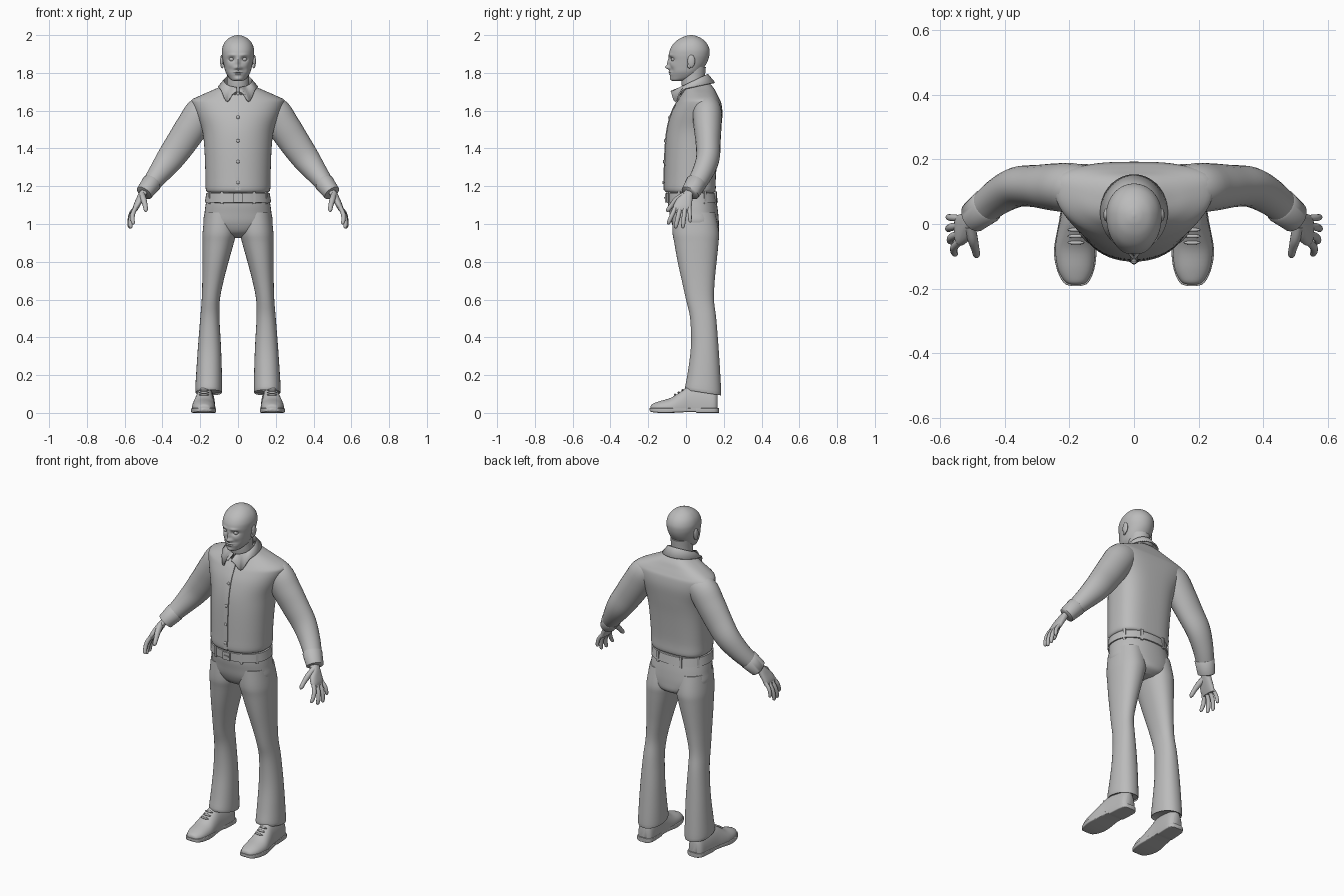
import bpy, bmesh, math
from mathutils import Vector

cube = bpy.data.objects.get("Cube")
if cube:
    bpy.data.objects.remove(cube)

grey = bpy.data.materials.new("plain grey")
grey.use_nodes = True
COLOUR = (0.5, 0.5, 0.5, 1)
grey.diffuse_color = COLOUR
grey.node_tree.nodes["Principled BSDF"].inputs["Base Color"].default_value = COLOUR


def finish(name, bm, mirror=False, solid=0, angle=50):
    """Turn a bmesh into a smooth, optionally mirrored or thickened object."""
    bmesh.ops.recalc_face_normals(bm, faces=bm.faces)
    mesh = bpy.data.meshes.new(name)
    bm.to_mesh(mesh)
    bm.free()
    mesh.materials.append(grey)
    ob = bpy.data.objects.new(name, mesh)
    bpy.context.collection.objects.link(ob)
    bpy.ops.object.select_all(action="DESELECT")
    ob.select_set(True)
    bpy.context.view_layer.objects.active = ob
    bpy.ops.object.shade_smooth_by_angle(angle=math.radians(angle))
    if solid:
        ob.modifiers.new("thickness", "SOLIDIFY").thickness = solid
    if mirror:
        ob.modifiers.new("mirror", "MIRROR").use_mirror_merge = False
    return ob


def smooth_rows(rows, steps):
    """Catmull-Rom interpolation between section rows."""
    out = []
    for i in range(len(rows) - 1):
        quad = zip(rows[max(i - 1, 0)], rows[i], rows[i + 1], rows[min(i + 2, len(rows) - 1)])
        quad = list(quad)
        for s in range(steps):
            t = s / steps
            out.append([b + t * ((c - a) + t * ((2*a - 5*b + 4*c - d) + t * (3*(b - c) + d - a))) / 2
                        if s else b for a, b, c, d in quad])
    return out + [rows[-1]]


def skin(bm, rings, closed=True):
    grid = [[bm.verts.new(p) for p in ring] for ring in rings]
    n = len(grid[0])
    for lo, hi in zip(grid, grid[1:]):
        for j in range(n if closed else n - 1):
            k = (j + 1) % n
            bm.faces.new((lo[j], lo[k], hi[k], hi[j]))
    if closed:
        bm.faces.new(grid[0])
        bm.faces.new(grid[-1])


def power(v, e):
    return math.copysign(abs(v) ** (2 / e), v)


def loft(name, rows, front=2, back=2, seg=40, steps=4, along="z", sculpt=None, **kw):
    """Rows: (position, centre x, half width, near, far, middle, tilt)."""
    rings = []
    for pos, cx, hw, near, far, mid, tilt in smooth_rows(rows, steps):
        ring = []
        for j in range(seg):
            a = 2 * math.pi * j / seg
            e = front if math.cos(a) > 0 else back
            x, c = cx + hw * power(math.sin(a), e), power(math.cos(a), e)
            d = mid - c * ((mid - near) if c > 0 else (far - mid))
            p = Vector((x, d, pos + tilt * (d - mid)))
            if along == "y":
                p = Vector((x, pos, d))
            ring.append(sculpt(p) if sculpt else p)
        rings.append(ring)
    bm = bmesh.new()
    skin(bm, rings)
    return finish(name, bm, **kw)


def section(z, hw, near, far, mid=None, cx=0, tilt=0):
    return (z, cx, hw, near, far, (near + far) / 2 if mid is None else mid, tilt)


def tube(name, rows, seg=24, steps=4, **kw):
    """Rows: (x, y, z, radius across, radius in depth), square to the path."""
    rows = smooth_rows(rows, steps)
    pts = [Vector(r[:3]) for r in rows]
    rings = []
    for i, r in enumerate(rows):
        tan = (pts[min(i + 1, len(pts) - 1)] - pts[max(i - 1, 0)]).normalized()
        side = tan.cross(Vector((0, 1, 0))).normalized()
        depth = side.cross(tan)
        rings.append([pts[i] + side * r[3] * math.cos(a) + depth * r[4] * math.sin(a)
                      for a in (2 * math.pi * j / seg for j in range(seg))])
    bm = bmesh.new()
    skin(bm, rings)
    return finish(name, bm, **kw)


def ball(name, at, size, **kw):
    bm = bmesh.new()
    bmesh.ops.create_uvsphere(bm, u_segments=20, v_segments=12, radius=1)
    for v in bm.verts:
        v.co = Vector(at) + Vector(size) * v.co
    return finish(name, bm, **kw)


def box(name, at, size, turn=0, **kw):
    bm = bmesh.new()
    bmesh.ops.create_cube(bm, size=1)
    for v in bm.verts:
        x, y, z = Vector(size) * v.co
        v.co = Vector(at) + Vector((x * math.cos(turn) - y * math.sin(turn),
                                    x * math.sin(turn) + y * math.cos(turn), z))
    return finish(name, bm, angle=30, **kw)


# Shirt body, gathered over the belt
loft("shirt_body", [section(*r) for r in (
    (1.165, .155, -.095, .145, .03), (1.18, .17, -.115, .157, .03), (1.25, .172, -.115, .158, .03),
    (1.4, .178, -.11, .172, .04), (1.5, .19, -.1, .185, .06), (1.58, .222, -.08, .193, .09),
    (1.635, .244, -.055, .188, .11), (1.66, .238, -.04, .178, .11), (1.69, .178, -.022, .163, .09),
    (1.715, .12, -.01, .15, .07), (1.74, .07, 0, .13, .06))], front=2.1, back=2.9, seg=56)

# Sleeves with cuffs
tube("sleeve", [(.11, .112, 1.62, .06, .06), (.185, .112, 1.595, .086, .076), (.24, .114, 1.52, .086, .074),
                (.3, .117, 1.43, .081, .066), (.36, .115, 1.345, .073, .062), (.42, .085, 1.265, .058, .056),
                (.47, .045, 1.2, .046, .05), (.485, .033, 1.182, .042, .047)], mirror=True)
tube("cuff", [(.45, .06, 1.225, .045, .048), (.456, .055, 1.218, .053, .056),
              (.497, .022, 1.164, .045, .05), (.499, .02, 1.161, .036, .04)], steps=1, mirror=True)

# Collar: stand, fold and drooping points
edges = [[], [], []]
for j in range(61):
    a = 0.1 + j * (2 * math.pi - 0.2) / 60
    s, c = math.sin(a), math.cos(a)
    droop = .06 * math.exp(-((min(a, 2 * math.pi - a) - .62) / .28) ** 2)
    edges[0].append((.068 * s, .045 - .068 * c, 1.715 - .03 * c))
    edges[1].append((.074 * s, .042 - .074 * c, 1.76 - .035 * c))
    edges[2].append((.105 * s, .036 - .118 * c, 1.728 - .022 * c - droop))
bm = bmesh.new()
skin(bm, edges, closed=False)
finish("collar", bm, solid=.008)

# Button placket and buttons
front_line = [(1.18, -.115), (1.25, -.115), (1.4, -.11), (1.5, -.1), (1.58, -.08), (1.635, -.055), (1.7, -.02)]
bm = bmesh.new()
skin(bm, [[(x, y - d, z) for x, d in ((-.013, -.004), (-.012, .004), (.012, .004), (.013, -.004))]
          for z, y in smooth_rows(front_line, 4)])
finish("placket", bm, angle=30)
for z, y in ((1.22, -.12), (1.33, -.118), (1.44, -.112), (1.565, -.089), (1.69, -.031)):
    ball("button", (0, y, z), (.009, .005, .009))

# Trousers: seat, legs
loft("trouser_seat", [section(*r) for r in (
    (.925, .05, .02, .13), (.95, .12, -.045, .17), (1, .18, -.075, .174), (1.06, .177, -.088, .17),
    (1.11, .17, -.096, .163), (1.17, .158, -.095, .152))], front=2.2, back=2.3)
loft("trouser_leg", [section(z, (b - a) / 2, f, k, cx=(a + b) / 2, tilt=t) for z, a, b, f, k, t in (
    (.115, .088, .215, .01, .178, -.15), (.113, .084, .226, -.006, .186, -.15), (.2, .085, .222, .008, .182, -.07),
    (.35, .09, .212, .026, .172, 0), (.5, .098, .2, .022, .16, 0), (.6, .096, .192, 0, .148, 0),
    (.7, .076, .189, -.022, .152, 0), (.8, .05, .188, -.044, .162, 0), (.9, .022, .188, -.062, .172, 0),
    (.96, .008, .187, -.072, .174, 0), (1.06, .01, .175, -.07, .155, 0))], front=2.2, back=2.2, mirror=True)

# Belt with loops and buckle
loft("belt", [section(*r) for r in (
    (1.112, .165, -.095, .16), (1.114, .176, -.104, .169), (1.163, .168, -.105, .162), (1.165, .155, -.095, .15))],
    front=2.2, back=2.3, steps=1)
for x, y, turn in ((.085, -.087, .3), (.15, -.035, 1), (.15, .1, 2.2), (.075, .155, 2.9)):
    box("belt_loop", (x, y, 1.138), (.014, .014, .066), turn, mirror=True)
box("buckle", (0, -.107, 1.138), (.046, .01, .046))
box("buckle_tongue", (0, -.114, 1.138), (.03, .006, .008))

# Shoes, soles, laces
loft("shoe", [(y, x, hw, .015, top, .025, 0) for y, x, hw, top in (
    (-.187, .18, .015, .035), (-.178, .18, .034, .047), (-.14, .181, .054, .062), (-.08, .182, .062, .08),
    (-.03, .18, .058, .112), (.02, .176, .052, .14), (.1, .17, .049, .14), (.15, .168, .044, .125),
    (.168, .168, .025, .1))], front=5, back=2.1, along="y", mirror=True)
loft("shoe_sole", [(y, x, hw, low, .026, .015, 0) for y, x, hw, low in (
    (-.192, .18, .014, .012), (-.182, .18, .038, .005), (-.14, .181, .058, 0), (-.08, .182, .066, 0),
    (0, .179, .055, .004), (.05, .174, .052, .005), (.06, .173, .052, 0), (.15, .168, .049, 0),
    (.174, .168, .025, 0))], front=8, back=8, along="y", mirror=True)
for y, z in ((-.058, .096), (-.038, .108), (-.018, .121)):
    ball("shoe_lace", (.18, y, z), (.026, .006, .006), mirror=True)

# Hands
loft("palm", [section(z, hw, a, b, cx=x) for z, x, hw, a, b in (
    (1.2, .475, .02, .01, .06), (1.165, .502, .022, -.015, .038), (1.13, .52, .021, -.05, .034),
    (1.095, .537, .018, -.067, .03), (1.07, .546, .012, -.062, .027))], front=2.6, back=2.6, mirror=True)
for name, base, tip, r in (("index_finger", -.055, (.552, -.096, .998), .0115), ("middle_finger", -.03, (.567, -.056, .977), .012),
                           ("ring_finger", -.005, (.574, -.017, .977), .0115), ("little_finger", .018, (.574, .022, 1.008), .01)):
    start, end = Vector((.541, base, 1.09)), Vector(tip)
    path = [(*(start.lerp(end, t) + Vector((.012 * math.sin(math.pi * t), 0, 0))), r * k, r * k)
            for t, k in ((0, 1), (.4, 1.05), (.75, .95), (.94, .75), (1, .2))]
    tube(name, path, seg=12, mirror=True)
tube("thumb", [(.508, -.005, 1.155, .016, .018), (.5, -.045, 1.13, .016, .018), (.492, -.075, 1.1, .013, .013),
               (.488, -.095, 1.075, .011, .011), (.488, -.1, 1.064, .003, .003)], seg=12, mirror=True)

# Neck and head; features are soft bumps: x, z, spread x, spread z, push back
FEATURES = [(0, 1.852, .009, .025, -.012), (0, 1.829, .014, .01, -.019), (.014, 1.825, .008, .007, -.006),
            (.034, 1.872, .017, .011, .014), (.03, 1.895, .02, .007, -.005), (.045, 1.84, .014, .015, -.003),
            (0, 1.804, .022, .005, -.007), (0, 1.794, .019, .005, -.006), (0, 1.799, .024, .002, .006),
            (0, 1.768, .018, .01, -.005), (.035, 1.815, .012, .015, .004)]


def face(p):
    if p.y < .01:
        p.y += sum(d * math.exp(-((abs(p.x) - x) / sx) ** 2 - ((p.z - z) / sz) ** 2)
                   for x, z, sx, sz, d in FEATURES)
    return p


loft("neck", [section(*r) for r in ((1.66, .062, -.01, .11), (1.73, .06, -.022, .105),
                                    (1.77, .058, -.025, .1), (1.83, .06, -.02, .105))])
loft("head", [section(*r) for r in (
    (1.757, .02, -.068, -.03, -.05), (1.763, .036, -.078, .01, -.03), (1.78, .052, -.083, .05, 0),
    (1.805, .066, -.086, .08, .01), (1.835, .074, -.087, .1, .02), (1.865, .08, -.088, .116, .025),
    (1.895, .085, -.09, .124, .03), (1.925, .085, -.084, .124, .03), (1.955, .075, -.066, .111, .03),
    (1.98, .054, -.036, .086, .03), (1.995, .026, -.002, .055, .028), (2, .004, .022, .032, .027))],
    front=2.2, seg=96, steps=8, sculpt=face)
ball("eye", (.033, -.066, 1.872), (.014, .013, .012), mirror=True)
ball("ear", (.086, .028, 1.862), (.009, .02, .034), mirror=True)
ball("ear_lobe", (.083, .018, 1.838), (.007, .011, .014), mirror=True)
